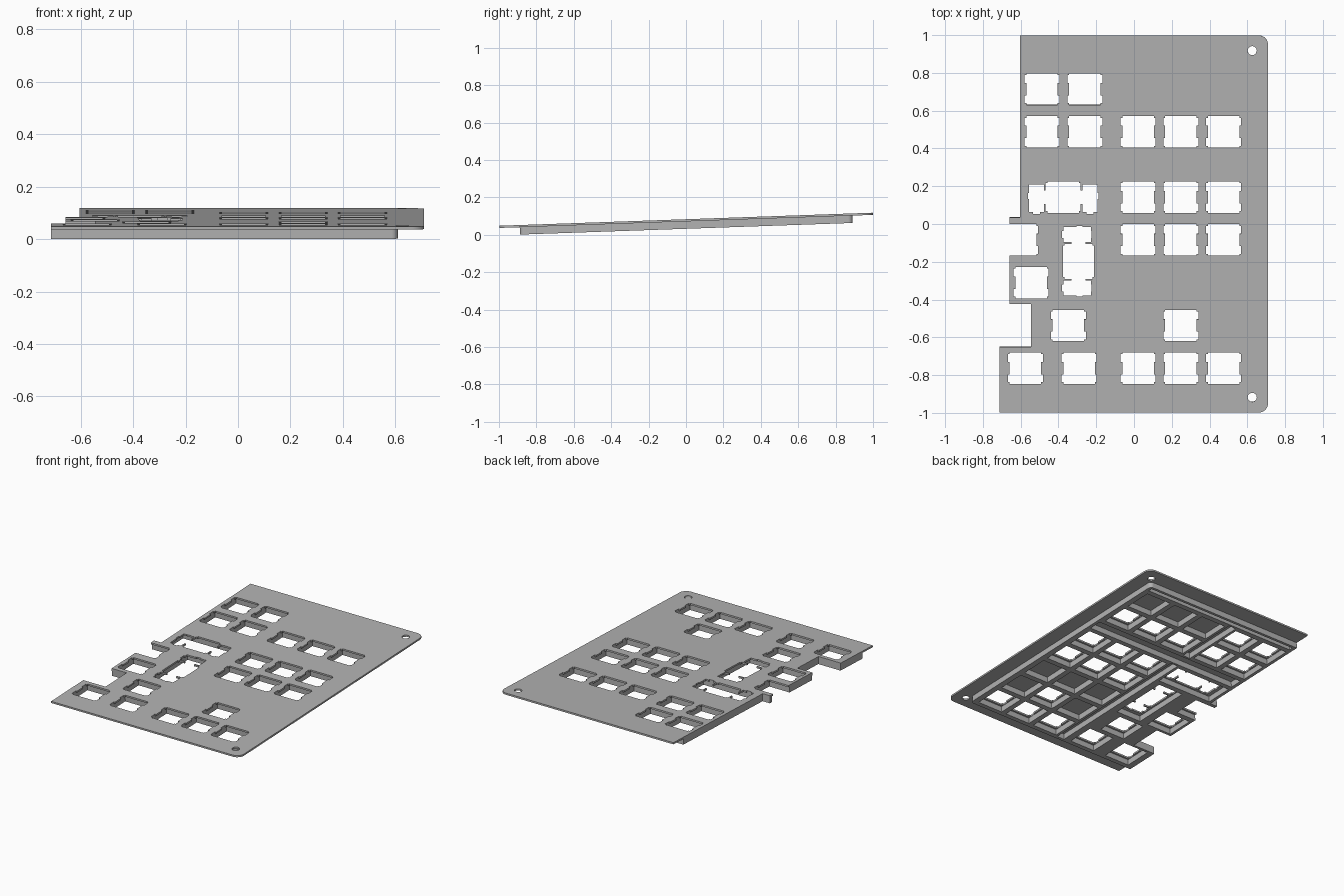
import bpy, bmesh, math
from mathutils import Vector

cube = bpy.data.objects.get("Cube")
if cube:
    bpy.data.objects.remove(cube, do_unlink=True)

PITCH = 0.2265          # key spacing
HALF = PITCH / 2
THICK = 0.0117          # plate thickness
DEPTH = 0.051           # underside of the ribs
TILT = math.radians(2)
LIFT = 0.083

grey = bpy.data.materials.new("plate_grey")
grey.use_nodes = True
grey.diffuse_color = (0.45, 0.45, 0.45, 1)
grey.node_tree.nodes["Principled BSDF"].inputs["Base Color"].default_value = grey.diffuse_color


def to_object(name, bm):
    bmesh.ops.recalc_face_normals(bm, faces=bm.faces)
    mesh = bpy.data.meshes.new(name)
    bm.to_mesh(mesh)
    bm.free()
    mesh.materials.append(grey)
    obj = bpy.data.objects.new(name, mesh)
    bpy.context.collection.objects.link(obj)
    return obj


def prism(bm, points, z0, z1):
    face = bm.faces.new([bm.verts.new((x, y, z0)) for x, y in points])
    new = bmesh.ops.extrude_face_region(bm, geom=[face])["geom"]
    bmesh.ops.translate(bm, vec=(0, 0, z1 - z0),
                        verts=[v for v in new if isinstance(v, bmesh.types.BMVert)])


def rect(x0, x1, y0, y1):
    return [(x0, y0), (x1, y0), (x1, y1), (x0, y1)]


def centred(x, y, w, h):
    return rect(x - w, x + w, y - h, y + h)


def arc(cx, cy, r, start, end, steps):
    angles = [math.radians(start + (end - start) * i / steps) for i in range(steps + 1)]
    return [(cx + r * math.cos(a), cy + r * math.sin(a)) for a in angles]


def outline(right, front, back, r):
    """Stepped left edge with a rounded right side."""
    left = [(-0.604, back), (-0.604, 0.034), (-0.658, 0.034), (-0.658, -0.424),
            (-0.545, -0.424), (-0.545, -0.652), (-0.713, -0.652), (-0.713, front)]
    return (left + arc(right - r, front + r, r, -90, 0, 8)
            + arc(right - r, back - r, r, 0, 90, 8))


def cut(obj, shapes):
    """Cut every 2D shape straight through the object."""
    bm = bmesh.new()
    for shape in shapes:
        prism(bm, shape, -0.2, 0.2)
    cutter = to_object(obj.name + "_cutter", bm)
    mod = obj.modifiers.new("cutouts", "BOOLEAN")
    mod.operation = "DIFFERENCE"
    mod.solver = "EXACT"
    mod.use_self = True
    mod.object = cutter
    bpy.context.view_layer.update()
    result = bpy.data.meshes.new_from_object(
        obj.evaluated_get(bpy.context.evaluated_depsgraph_get()))
    obj.modifiers.clear()
    obj.data = result
    bpy.data.objects.remove(cutter, do_unlink=True)
    obj.rotation_euler.x = TILT
    obj.location.z = LIFT


def switch_hole(x, y, turned=False):
    """Square hole with clip notches on two opposite sides."""
    parts = [(0, 0, 0.0832, 0.0832), (0, 0.0535, 0.0927, 0.0208), (0, -0.0535, 0.0927, 0.0208)]
    return [place(x, y, p, turned) for p in parts]


def place(x, y, part, turned):
    dx, dy, w, h = part
    return centred(x + dy, y + dx, h, w) if turned else centred(x + dx, y + dy, w, h)


def stabiliser_hole(x, y, turned=False):
    """Switch hole joined to a slot on each side."""
    shapes = switch_hole(x, y, turned)
    for s in (-1, 1):
        for part in [(s * 0.1415, -0.006, 0.0395, 0.073), (s * 0.1415, -0.01, 0.018, 0.0785),
                     (s * 0.17, 0.006, 0.0175, 0.0165), (s * 0.095, 0, 0.02, 0.036)]:
            shapes.append(place(x, y, part, turned))
    return shapes


# Key layout: row heights, then columns with and without holes
rows = [-0.764 + PITCH * i for i in range(5)] + [0.488, 0.488 + PITCH]
pad = [0.022, 0.2485, 0.475]
holes = {0: [-0.575, -0.29] + pad, 1: [-0.348, pad[1]], 2: [-0.545],
         3: [-0.60] + pad, 4: pad, 5: [-0.487, -0.26] + pad, 6: [-0.487, -0.26]}
blanks = {1: [pad[0], pad[2]], 2: pad, 6: pad}
wide_key = (-0.375, rows[4])
tall_key = (-0.294, (rows[2] + rows[3]) / 2)

# Top plate with switch, stabiliser and screw holes
bm = bmesh.new()
prism(bm, outline(0.71, -0.999, 0.999, 0.05), -THICK, 0)
plate = to_object("top_plate", bm)
shapes = [s for r, xs in holes.items() for x in xs for s in switch_hole(x, rows[r])]
shapes += stabiliser_hole(*wide_key) + stabiliser_hole(*tall_key, turned=True)
shapes += [arc(0.626, s * 0.918, 0.024, 0, 345, 23) for s in (-1, 1)]
cut(plate, shapes)

# Rib grid under the plate: one pocket per key, plus channels between the blocks
bm = bmesh.new()
prism(bm, outline(0.61, -0.89, 0.89, 0.025), -DEPTH, -THICK + 0.001)
ribs = to_object("underside_ribs", bm)
P = 0.095
pockets = [centred(x, rows[r], P, P)
           for table in (holes, blanks) for r, xs in table.items() for x in xs]
pockets += [centred(*wide_key, P + HALF, P), centred(*tall_key, P, P + HALF)]
pockets += [rect(-0.147, -0.091, -0.87, 0.255), rect(-0.147, -0.091, 0.375, 0.83)]
pockets += [rect(-0.58, 0.588, 0.27, 0.36), rect(-0.58, 0.588, 0.845, 0.872)]
cut(ribs, pockets)

for obj in (plate, ribs):
    bpy.context.view_layer.objects.active = obj
    obj.select_set(True)
bpy.ops.object.shade_smooth_by_angle(angle=math.radians(30))
